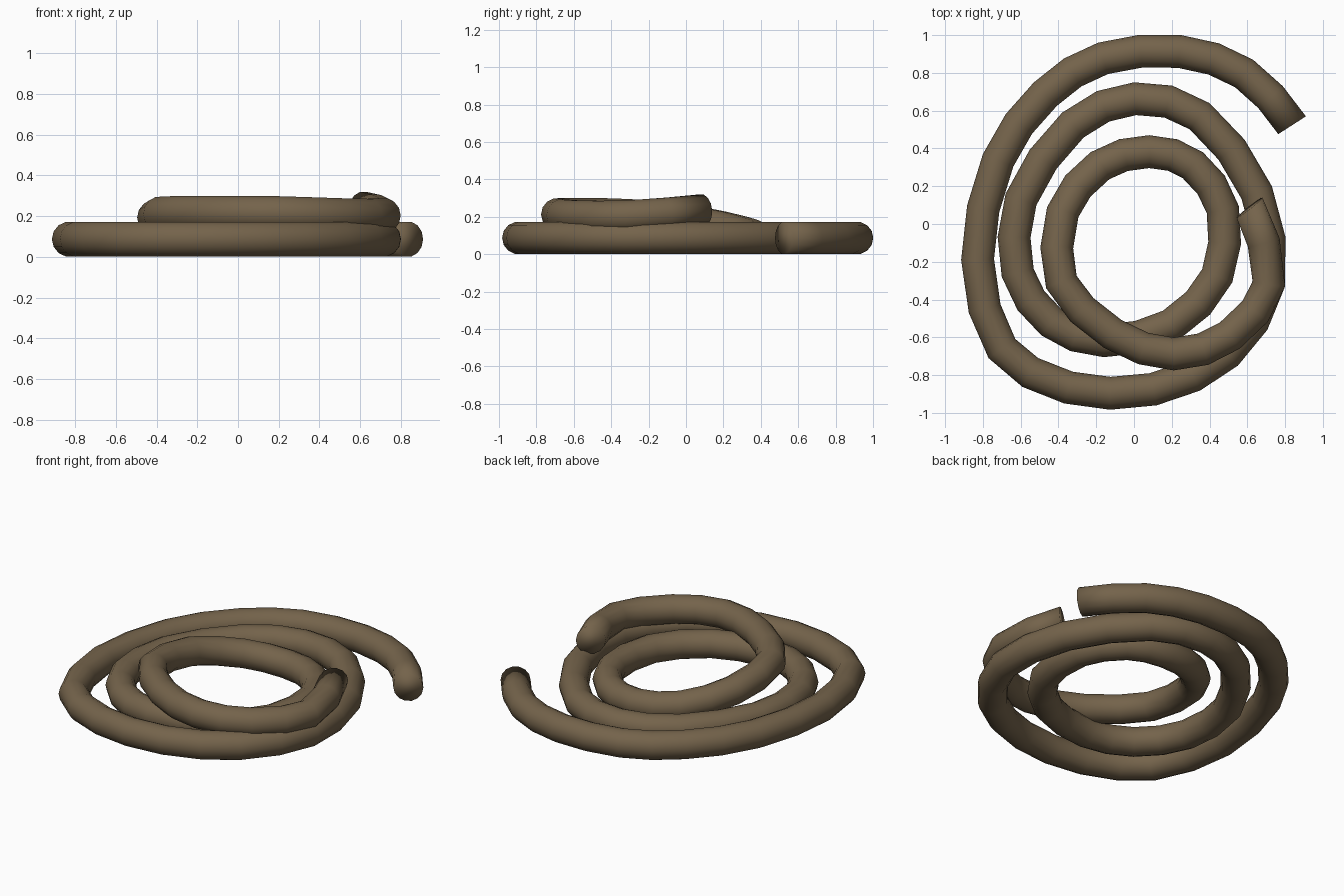
import bpy, bmesh, math
from mathutils import Vector

if "Cube" in bpy.data.objects:
    bpy.data.objects.remove(bpy.data.objects["Cube"])

R = 0.087      # rope radius
SIDES = 14

# outer edge of the rope seen from above, with centre height;
# first and last points only set the end directions
EDGE = [
    (1.01, .28, .087), (.91, .57, .087), (.63, .87, .087), (.25, 1.0, .087), (-.19, .96, .087),
    (-.53, .75, .087), (-.80, .37, .087), (-.915, -.19, .087), (-.77, -.71, .087),
    (-.37, -.95, .087), (.12, -.96, .087), (.55, -.75, .087), (.80, -.33, .087),
    (.73, .20, .087), (.40, .64, .087), (0, .75, .087), (-.38, .59, .087),
    (-.68, .16, .087), (-.70, -.28, .087), (-.49, -.59, .087), (-.16, -.705, .087),
    (.24, -.61, .087), (.52, -.31, .087), (.555, .095, .087), (.365, .38, .087),
    (.08, .47, .088), (-.23, .38, .115), (-.46, .09, .17), (-.465, -.34, .21),
    (-.16, -.655, .215), (.21, -.775, .213), (.56, -.66, .203), (.80, -.33, .203),
    (.68, .14, .235), (.43, .14, .25)]
pts = [Vector(p) for p in EDGE]


def spline(a, b, c, d, t):
    """Catmull-Rom position and tangent."""
    k1, k2, k3 = c - a, 2*a - 5*b + 4*c - d, 3*b - a - 3*c + d
    return b + (k1*t + k2*t*t + k3*t**3) / 2, (k1 + 2*k2*t + 3*k3*t*t) / 2


# sample the path, two rings per span
path = []
for i in range(1, len(pts) - 2):
    for t in (0, .5):
        path.append(spline(*pts[i-1:i+3], t))
path.append(spline(*pts[-4:], 1))

# sweep a round section along the path
bm = bmesh.new()
rings = []
for p, tan in path:
    inward = Vector((-tan.y, tan.x, 0)).normalized()
    up = tan.cross(inward).normalized()
    c = p + inward * R
    rings.append([bm.verts.new(c + R * (math.cos(a) * inward + math.sin(a) * up))
                  for a in (2 * math.pi * k / SIDES for k in range(SIDES))])
for r0, r1 in zip(rings, rings[1:]):
    for k in range(SIDES):
        n = (k + 1) % SIDES
        bm.faces.new((r0[k], r0[n], r1[n], r1[k]))
bm.faces.new(rings[0])
bm.faces.new(rings[-1])
bmesh.ops.recalc_face_normals(bm, faces=bm.faces)
for f in bm.faces:
    f.smooth = True
mesh = bpy.data.meshes.new("coiled_rope")
bm.to_mesh(mesh)
bm.free()

rope = bpy.data.objects.new("coiled_rope", mesh)
bpy.context.collection.objects.link(rope)
mat = bpy.data.materials.new("rope_brown")
mat.diffuse_color = (0.175, 0.125, 0.070, 1)
mat.use_nodes = True
mat.node_tree.nodes["Principled BSDF"].inputs["Base Color"].default_value = mat.diffuse_color
mesh.materials.append(mat)
